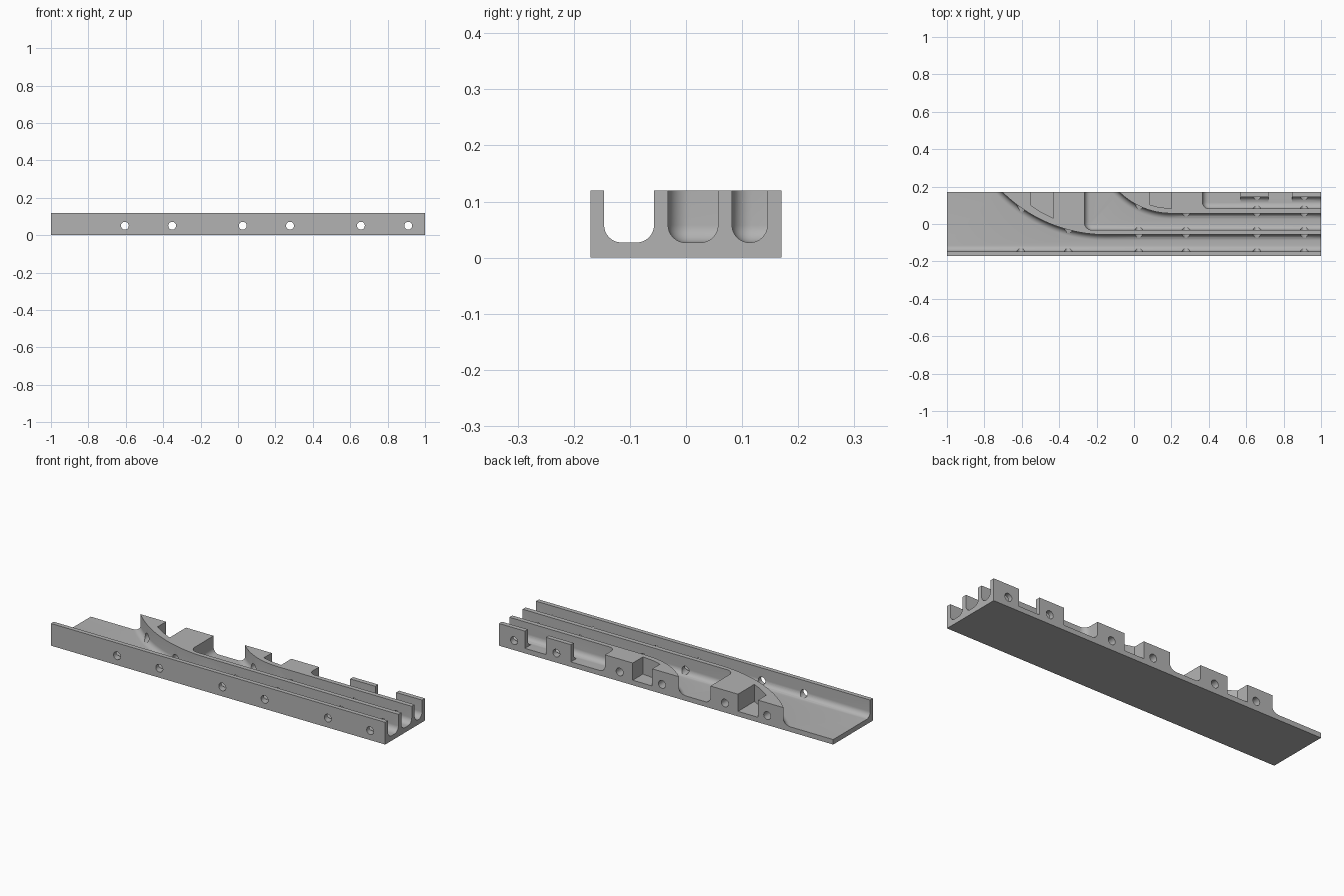
import bpy, bmesh, math
from mathutils import Matrix

if "Cube" in bpy.data.objects:
    bpy.data.objects.remove(bpy.data.objects["Cube"])

BACK, FRONT, TOP, FLOOR = 0.17, -0.17, 0.12, 0.027
FILLET = 0.031
OUT = 0.25          # cutters run past the back face to here
END = 1.1           # and past the ends to here


def add_object(name, bm):
    bmesh.ops.recalc_face_normals(bm, faces=bm.faces)
    mesh = bpy.data.meshes.new(name)
    bm.to_mesh(mesh)
    bm.free()
    obj = bpy.data.objects.new(name, mesh)
    bpy.context.collection.objects.link(obj)
    return obj


def prism(name, outline, z0, z1, fillet=0):
    """Extrude an outline upward, optionally rounding its bottom rim."""
    bm = bmesh.new()
    base = bm.faces.new([bm.verts.new((x, y, z0)) for x, y in outline])
    rim = list(base.edges)
    ext = bmesh.ops.extrude_face_region(bm, geom=[base], use_keep_orig=True)
    for v in ext["geom"]:
        if isinstance(v, bmesh.types.BMVert):
            v.co.z = z1
    bmesh.ops.recalc_face_normals(bm, faces=bm.faces)
    if fillet:
        bmesh.ops.bevel(bm, geom=rim, offset=fillet, offset_type='OFFSET',
                        segments=8, profile=0.5, affect='EDGES',
                        clamp_overlap=False)
    return add_object(name, bm)


def box(x0, x1, y0, y1):
    return [(x0, y0), (x1, y0), (x1, y1), (x0, y1)]


def arc(cx, cy, r, a0, a1, n):
    pts = []
    for i in range(n + 1):
        a = math.radians(a0 + (a1 - a0) * i / n)
        pts.append((cx + r * math.cos(a), cy + r * math.sin(a)))
    return pts


def round_corner(x, y, r):
    return arc(x + r, y + r, r, 180, 270, 8)


def cut(target, cutter):
    mod = target.modifiers.new("cut", 'BOOLEAN')
    mod.operation = 'DIFFERENCE'
    mod.solver = 'EXACT'
    mod.object = cutter
    bpy.context.view_layer.objects.active = target
    bpy.ops.object.modifier_apply(modifier=mod.name)
    bpy.data.objects.remove(cutter)


# Solid block
block = prism("channel_block", box(-1, 1, FRONT, BACK), 0, TOP)

# Front channel, sweeping out to the back at the right end
sweep = arc(-0.15, -0.057 + 0.787, 0.787, 270, 218, 28)
front_channel = [(-END, -0.146), (END, -0.146), (END, -0.057)] + sweep
front_channel.append((-END, sweep[-1][1]))

# Middle channel, with a square closed end and a tighter sweep
sweep = arc(0.2, 0.057 + 0.396, 0.396, 270, 211, 24)
middle_channel = round_corner(-0.265, -0.032, 0.04)
middle_channel += [(END, -0.032), (END, 0.057)] + sweep
middle_channel.append((-0.265, sweep[-1][1]))

# Back channel and its opening beside the closed end
back_channel = round_corner(0.366, 0.082, 0.035)
back_channel += [(END, 0.082), (END, 0.145), (0.366, 0.145)]
back_opening = round_corner(0.366, 0.082, 0.035)
back_opening += [(0.53, 0.082), (0.53, OUT), (0.366, OUT)]

for outline in (front_channel, middle_channel, back_channel, back_opening):
    cut(block, prism("channel_cutter", outline, FLOOR, 0.3, FILLET))

# Gaps in the back wall
for x0, x1 in ((0.45, 0.57), (0.72, 0.845)):
    cut(block, prism("gap_cutter", box(x0, x1, 0.1135, OUT), FLOOR, 0.3))

# Pockets in the two raised islands, following the swept walls
pockets = (
    [(-0.55, OUT), (-0.55, 0.098), (-0.49, 0.06), (-0.43, 0.03), (-0.43, OUT)],
    [(0.083, OUT), (0.083, 0.104), (0.13, 0.09), (0.2, 0.083), (0.2, OUT)],
)
for outline in pockets:
    cut(block, prism("pocket_cutter", outline, FLOOR, 0.3))

# Cross holes in pairs, straight through every wall
for start in (-0.605, 0.025, 0.657):
    for x in (start, start + 0.253):
        bm = bmesh.new()
        bmesh.ops.create_cone(
            bm, cap_ends=True, segments=28, radius1=0.021, radius2=0.021,
            depth=1, matrix=Matrix.Translation((x, 0, 0.051))
            @ Matrix.Rotation(math.pi / 2, 4, 'X'))
        cut(block, add_object("hole_cutter", bm))

# Plain grey finish
grey = bpy.data.materials.new("plain grey")
grey.use_nodes = True
colour = (0.45, 0.45, 0.45, 1)
grey.diffuse_color = colour
grey.node_tree.nodes["Principled BSDF"].inputs["Base Color"].default_value = colour
block.data.materials.clear()
block.data.materials.append(grey)
for p in block.data.polygons:
    p.material_index = 0

bpy.ops.object.select_all(action='DESELECT')
block.select_set(True)
bpy.context.view_layer.objects.active = block
bpy.ops.object.shade_smooth_by_angle(angle=math.radians(30))
